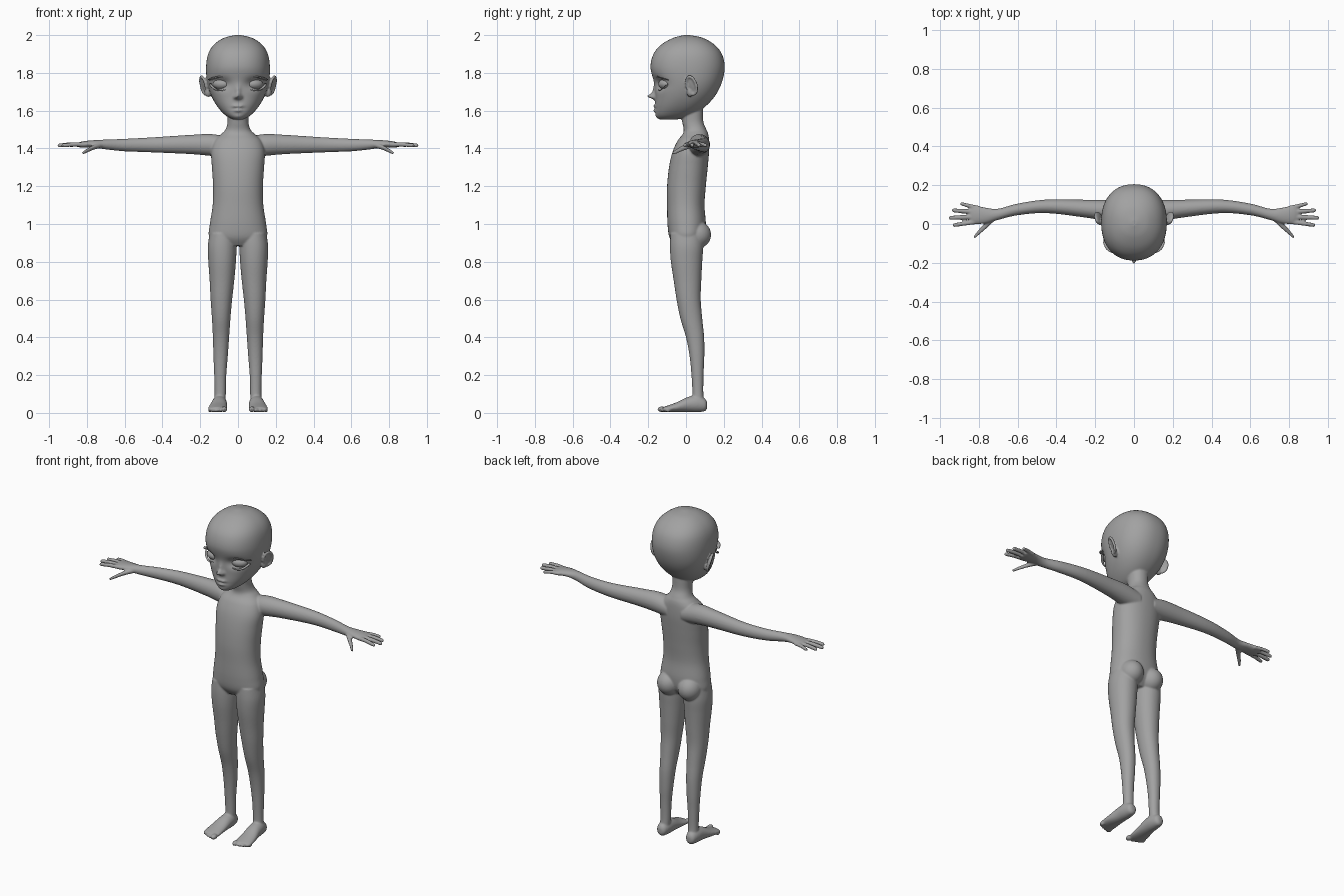
import bpy, bmesh, math
from mathutils import Vector, Matrix

skin = bpy.data.materials.new("plain grey")
skin.diffuse_color = (0.36, 0.36, 0.36, 1)


def finish(bm, name):
    bmesh.ops.recalc_face_normals(bm, faces=bm.faces)
    me = bpy.data.meshes.new(name)
    bm.to_mesh(me)
    bm.free()
    me.materials.append(skin)
    me.polygons.foreach_set("use_smooth", [True] * len(me.polygons))
    ob = bpy.data.objects.new(name, me)
    bpy.context.collection.objects.link(ob)
    return ob


def spline(rows, steps):
    """Smooth in-between rows through the given rows."""
    out = []
    for i in range(len(rows) - 1):
        a, b, c, d = (rows[max(i - 1, 0)], rows[i], rows[i + 1], rows[min(i + 2, len(rows) - 1)])
        for s in range(steps):
            t = s / steps
            out.append([0.5 * (2 * q + (r - p) * t + (2 * p - 5 * q + 4 * r - w) * t * t
                               + (3 * q - p - 3 * r + w) * t ** 3) for p, q, r, w in zip(a, b, c, d)])
    return out + [list(rows[-1])]


def loft(bm, rows, axis, sides=(1,), n=32, steps=6, power=2.0):
    """Rows are (position on axis, centre a, centre b, radius a, radius b)."""
    made = []
    for sx in sides:
        rings = []
        for t, a, b, ra, rb in spline(rows, steps):
            ring = []
            for k in range(n):
                c, s = math.cos(2 * math.pi * k / n), math.sin(2 * math.pi * k / n)
                u = a + ra * math.copysign(abs(c) ** (2 / power), c)
                v = b + rb * math.copysign(abs(s) ** (2 / power), s)
                p = {"x": (t, u, v), "y": (u, t, v), "z": (u, v, t)}[axis]
                ring.append(bm.verts.new((p[0] * sx, p[1], p[2])))
            rings.append(ring)
            made += ring
        for r0, r1 in zip(rings, rings[1:]):
            for k in range(n):
                bm.faces.new((r0[k], r0[(k + 1) % n], r1[(k + 1) % n], r1[k]))
        bm.faces.new(rings[0])
        bm.faces.new(rings[-1])
    return made


def ball(bm, centre, size, sides=(-1, 1), turn=0.0):
    for sx in sides:
        m = (Matrix.Translation((centre[0] * sx, centre[1], centre[2]))
             @ Matrix.Rotation(turn * sx, 4, "Z") @ Matrix.Diagonal((*size, 1)))
        bmesh.ops.create_uvsphere(bm, u_segments=32, v_segments=20, radius=1, matrix=m)


def span(z, y0, y1, w):
    return (z, 0, (y0 + y1) / 2, w, (y1 - y0) / 2)


BOTH = (-1, 1)
bm = bmesh.new()

# torso and neck
loft(bm, [span(*r) for r in (
    (.885, -.06, .06, .10), (.93, -.088, .095, .152), (1.0, -.098, .105, .149), (1.1, -.10, .098, .134),
    (1.2, -.10, .105, .132), (1.3, -.09, .115, .138), (1.38, -.072, .122, .142), (1.44, -.045, .122, .125),
    (1.475, -.018, .118, .09), (1.50, -.012, .108, .066), (1.54, -.02, .092, .055), (1.60, -.03, .09, .056),
    (1.66, -.03, .09, .056))], "z", n=64, power=2.2)

# head, with facial features pushed in and out of the front
head = loft(bm, [span(*r) for r in (
    (1.552, -.135, -.05, .025), (1.575, -.158, .03, .066), (1.62, -.163, .10, .108), (1.68, -.163, .155, .142),
    (1.75, -.170, .19, .163), (1.83, -.188, .205, .169), (1.90, -.172, .19, .158), (1.95, -.13, .15, .127),
    (1.985, -.068, .09, .075), (2.0, -.01, .02, .015))], "z", n=160, steps=9, power=2.25)
bumps = [  # x, z, spread x, spread z, shift in y
    (.085, 1.742, .042, .028, .026), (-.085, 1.742, .042, .028, .026),
    (0, 1.676, .014, .013, -.040), (0, 1.70, .013, .030, -.014),
    (.017, 1.671, .008, .008, -.014), (-.017, 1.671, .008, .008, -.014),
    (.014, 1.624, .016, .007, -.011), (-.014, 1.624, .016, .007, -.011),
    (0, 1.612, .032, .004, .007), (0, 1.601, .020, .007, -.015), (0, 1.565, .025, .014, -.006)]
for v in head:
    if v.co.y < -.02:
        v.co.y += sum(d * math.exp(-((v.co.x - x) / sx) ** 2 - ((v.co.z - z) / sz) ** 2)
                      for x, z, sx, sz, d in bumps)

# ears: thin dish with a raised rim
for sx in BOTH:
    m = (Matrix.Translation((.178 * sx, .032, 1.735)) @ Matrix.Rotation(-.45 * sx, 4, "Z")
         @ Matrix.Rotation(.28 * sx, 4, "Y") @ Matrix.Rotation(.15, 4, "X"))
    bmesh.ops.create_uvsphere(bm, u_segments=32, v_segments=20, radius=1,
                              matrix=m @ Matrix.Diagonal((.008, .028, .048, 1)))
    rim = [[bm.verts.new(m @ Vector((.006 * sx + .008 * math.sin(q),
                                     (.028 + .008 * math.cos(q)) * math.cos(p),
                                     (.049 + .008 * math.cos(q)) * math.sin(p))))
            for q in (j * math.pi / 4 for j in range(8))] for p in (i * math.pi / 20 for i in range(40))]
    for i in range(40):
        for j in range(8):
            bm.faces.new((rim[i][j], rim[i][(j + 1) % 8], rim[(i + 1) % 40][(j + 1) % 8], rim[(i + 1) % 40][j]))
ball(bm, (.158, .022, 1.70), (.02, .018, .028))

# arms and palms
loft(bm, [(.05, .068, 1.405, .055, .055), (.14, .07, 1.418, .055, .058), (.25, .079, 1.421, .046, .051),
          (.45, .091, 1.419, .035, .040), (.6, .075, 1.418, .030, .033), (.7, .050, 1.421, .029, .026),
          (.76, .044, 1.424, .040, .020), (.82, .047, 1.421, .049, .017), (.848, .048, 1.418, .044, .011)],
     "x", BOTH)

# fingers
for y0, tip, y1, r in ((.012, .935, -.005, .0115), (.037, .955, .032, .012), (.062, .94, .070, .0115),
                       (.084, .897, .103, .0105)):
    x0 = .80
    loft(bm, [(x0, y0, 1.42, r, r), ((x0 + tip) / 2, (y0 + y1) / 2, 1.421, r, r),
              (tip - .012, y1, 1.416, r * .9, r * .9), (tip - .003, y1, 1.415, r * .6, r * .6),
              (tip, y1, 1.415, r * .2, r * .2)], "x", BOTH, n=16)
# thumbs
loft(bm, [(.72, .035, 1.418, .02, .014), (.765, -.008, 1.405, .019, .013), (.80, -.043, 1.388, .014, .011),
          (.818, -.062, 1.378, .011, .009), (.826, -.069, 1.376, .004, .004)], "x", BOTH, n=16)

# legs
loft(bm, [(.03, .098, .065, .03, .035), (.1, .094, .063, .0295, .029), (.2, .094, .061, .032, .032),
          (.3, .092, .058, .038, .039), (.4, .09, .048, .043, .048), (.5, .089, .028, .049, .058),
          (.6, .088, .014, .057, .064), (.7, .085, .008, .065, .073), (.8, .084, .003, .073, .083),
          (.88, .084, .003, .076, .088), (.95, .082, .003, .068, .085)], "z", BOTH, n=40, power=2.1)
# buttocks
ball(bm, (.070, .058, .943), (.068, .075, .072))

# feet
loft(bm, [(.112, .098, .040, .012, .015), (.10, .098, .042, .028, .033), (.06, .098, .048, .038, .044),
          (.01, .1, .044, .042, .040), (-.05, .106, .030, .048, .026), (-.10, .108, .021, .050, .017),
          (-.122, .107, .018, .042, .012)], "y", BOTH)
# toes
for x, y, r in ((.073, -.127, .019), (.098, -.124, .0135), (.117, -.117, .0125), (.134, -.108, .012),
                (.149, -.096, .011)):
    ball(bm, (x, y, .004 + r * .8), (r * .85, r * 1.25, r * .8))

# fuse everything into one soft skin
body = finish(bm, "body")
rm = body.modifiers.new("fuse", "REMESH")
rm.mode, rm.voxel_size, rm.use_smooth_shade = "VOXEL", .005, True
sm = body.modifiers.new("soften", "SMOOTH")
sm.factor, sm.iterations = .5, 5

# eyeballs
bm = bmesh.new()
ball(bm, (.086, -.108, 1.741), (.048, .036, .030), turn=.38)
finish(bm, "eyes")


def strip(name, inner, reach, thick):
    """Thin curved strip that tapers to both ends, on both sides."""
    bm = bmesh.new()
    pts = spline(inner, 6)
    for sx in BOTH:
        prev = None
        for i, p in enumerate(pts):
            f = i / (len(pts) - 1)
            k = .25 + .75 * f if f < .85 else (1 - f) / .15 * .8 + .2
            a, b = Vector(p), Vector(p) + Vector(reach) * k + Vector((.012, 0, 0)) * f
            pair = [bm.verts.new((q.x * sx, q.y, q.z)) for q in (a, b)]
            if prev:
                bm.faces.new((prev[0], prev[1], pair[1], pair[0]))
            prev = pair
    ob = finish(bm, name)
    so = ob.modifiers.new("thickness", "SOLIDIFY")
    so.thickness, so.offset = thick, 0


# lashes
strip("upper_lashes", [(.036, -.143, 1.742), (.058, -.146, 1.766), (.09, -.140, 1.776),
                       (.120, -.123, 1.769), (.146, -.092, 1.762)], (.003, -.020, .008), .004)
strip("lower_lashes", [(.040, -.142, 1.732), (.062, -.144, 1.714), (.09, -.138, 1.708),
                       (.118, -.122, 1.718), (.142, -.096, 1.742)], (.001, -.008, -.005), .003)
